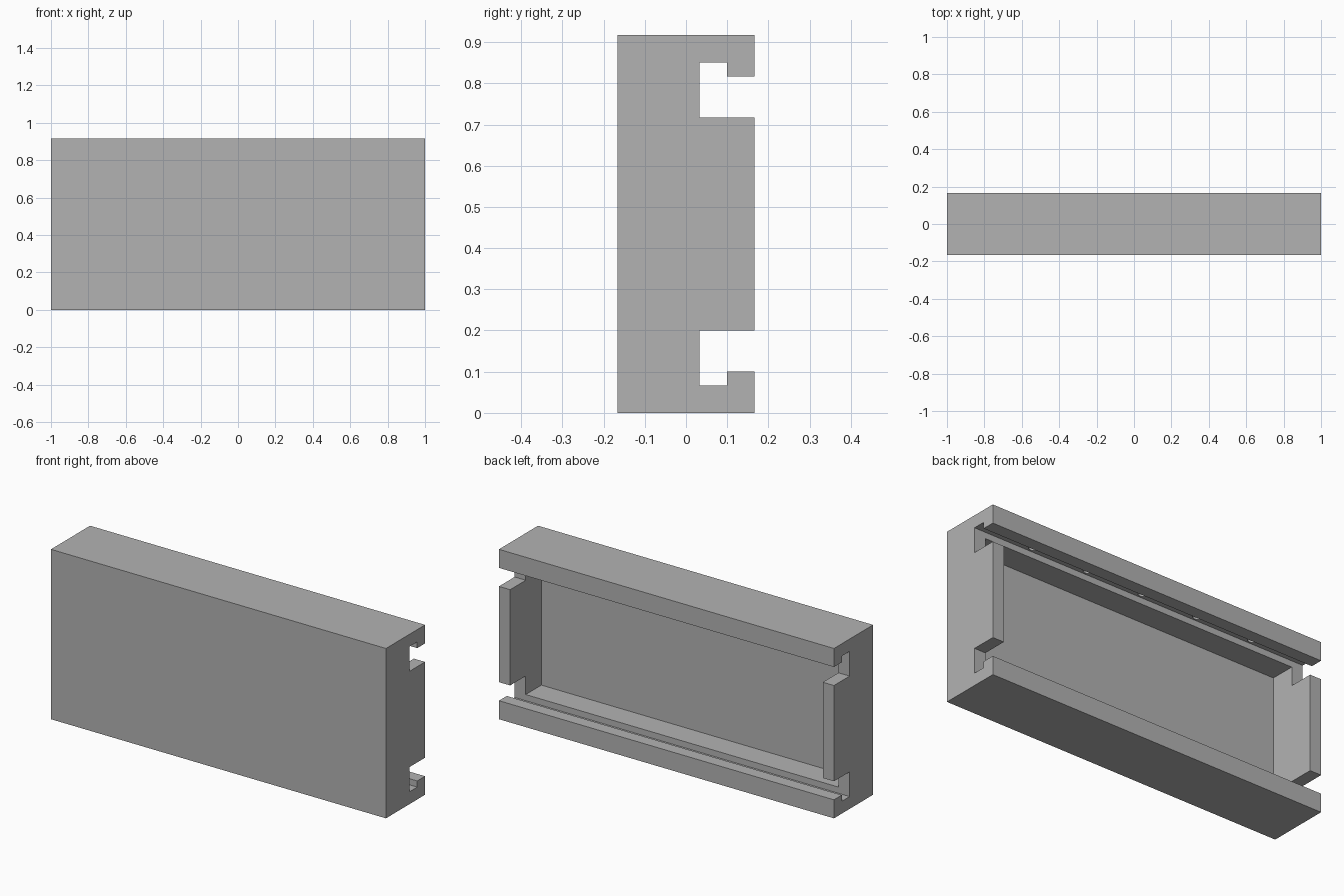
import bpy
import math

if "Cube" in bpy.data.objects:
    bpy.data.objects.remove(bpy.data.objects["Cube"], do_unlink=True)

U = 1 / 30          # grid step: the frame is 60 x 10 x 27.5 steps
HEIGHT = 27.5

grey = bpy.data.materials.new("plain_grey")
grey.use_nodes = True
colour = (0.45, 0.45, 0.45, 1)
grey.diffuse_color = colour
grey.node_tree.nodes["Principled BSDF"].inputs["Base Color"].default_value = colour


def box(name, x, y, z):
    """Box from three (min, max) ranges given in grid steps."""
    ranges = (x, y, z)
    bpy.ops.mesh.primitive_cube_add(size=1, location=[(a + b) / 2 * U for a, b in ranges])
    ob = bpy.context.object
    ob.name = name
    ob.scale = [(b - a) * U for a, b in ranges]
    bpy.ops.object.transform_apply(location=True, rotation=True, scale=True)
    ob.data.materials.append(grey)
    return ob


def peg(name, x, y, z, radius):
    """Upright round cutter for a blind hole."""
    low, high = z
    bpy.ops.mesh.primitive_cylinder_add(vertices=24, radius=radius * U, depth=(high - low) * U,
                                        location=(x * U, y * U, (low + high) / 2 * U))
    ob = bpy.context.object
    ob.name = name
    ob.data.materials.append(grey)
    return ob


def cut(target, cutter):
    cutter.hide_render = True
    mod = target.modifiers.new("cut", "BOOLEAN")
    mod.operation = "DIFFERENCE"
    mod.solver = "EXACT"
    mod.object = cutter
    bpy.ops.object.select_all(action="DESELECT")
    target.select_set(True)
    bpy.context.view_layer.objects.active = target
    bpy.ops.object.modifier_apply(modifier=mod.name)
    bpy.data.objects.remove(cutter, do_unlink=True)


def mirrored(z, flip):
    return (HEIGHT - z[1], HEIGHT - z[0]) if flip else z


# Block with a shallow cavity open at the back
frame = box("open_back_frame", (-30, 30), (-5, 5), (0, HEIGHT))
cut(frame, box("cavity", (-28, 28), (-3, 7), (3, 24.5)))

# Top and bottom rails: slot through the end walls, hooked groove, row of blind holes
for flip in (False, True):
    cut(frame, box("slot", (-32, 32), (1, 7), mirrored((21.5, 24.5), flip)))
    cut(frame, box("groove", (-32, 32), (1, 3), mirrored((23, 25.5), flip)))
    for x in range(-20, 21, 10):
        cut(frame, peg("hole", x, 2, mirrored((25, 26.5), flip), 0.75))

bpy.ops.object.shade_smooth_by_angle(angle=math.radians(30))
